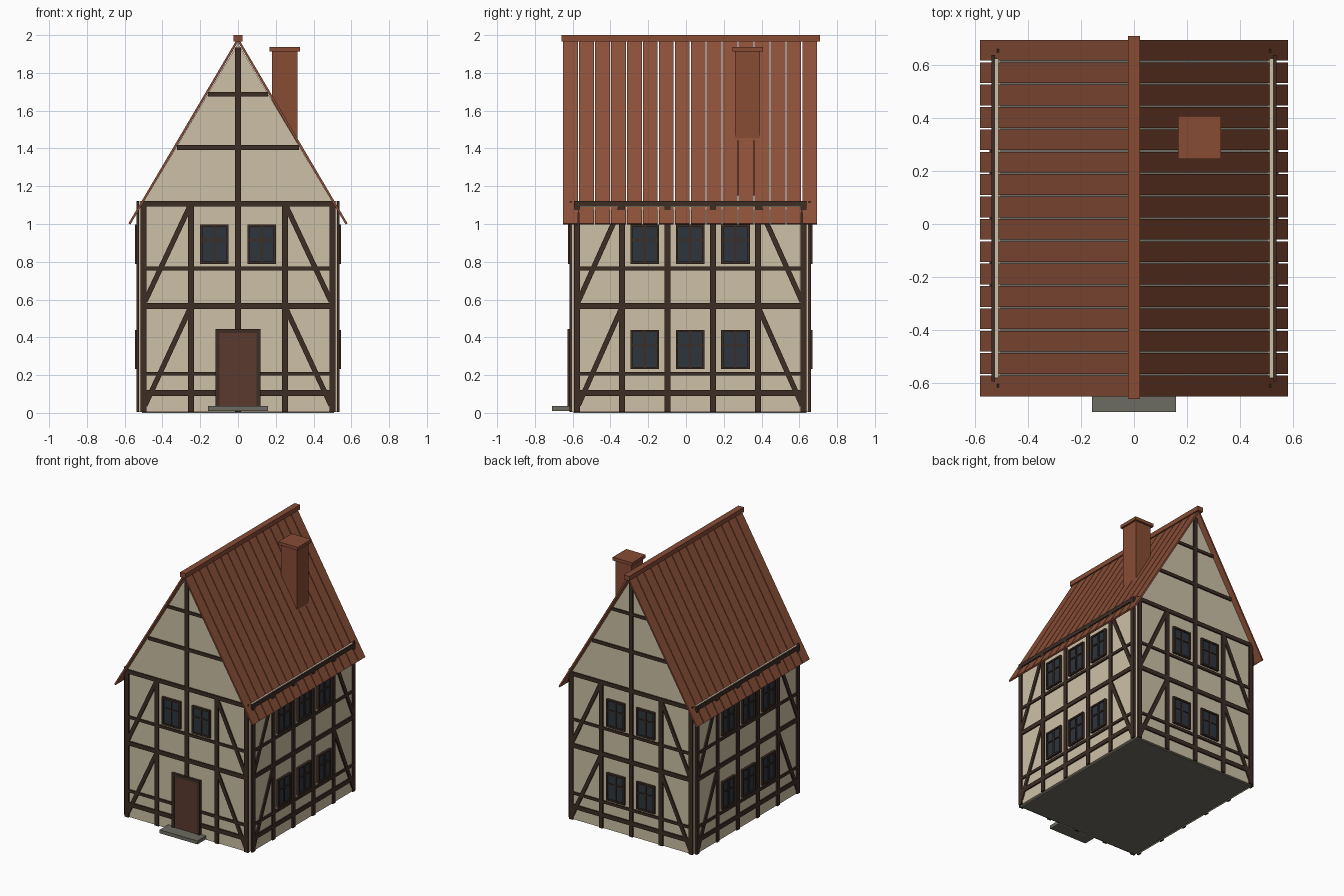
import bpy, bmesh, math
from mathutils import Matrix, Vector

cube = bpy.data.objects.get("Cube")
if cube:
    bpy.data.objects.remove(cube, do_unlink=True)


def material(name, *rgb):
    m = bpy.data.materials.new(name)
    m.use_nodes = True
    m.diffuse_color = (*rgb, 1)
    m.node_tree.nodes["Principled BSDF"].inputs["Base Color"].default_value = (*rgb, 1)
    return m


PLASTER = material("cream plaster", 0.61, 0.53, 0.38)
TIMBER = material("dark timber", 0.045, 0.026, 0.018)
GLASS = material("dark glass", 0.026, 0.035, 0.046)
DOOR = material("door brown", 0.10, 0.042, 0.026)
ROOF = material("roof red", 0.26, 0.079, 0.040)
BRICK = material("brick red", 0.245, 0.072, 0.036)
STONE = material("grey stone", 0.155, 0.150, 0.122)

MID_Y = 0.022          # centre of the house body
HALF_X, HALF_Y = 0.528, 0.629


def finish(name, mat, bm):
    mesh = bpy.data.meshes.new(name)
    bmesh.ops.recalc_face_normals(bm, faces=bm.faces)
    bm.to_mesh(mesh)
    bm.free()
    mesh.materials.append(mat)
    ob = bpy.data.objects.new(name, mesh)
    bpy.context.collection.objects.link(ob)
    return ob


def add_box(bm, lo, hi, frame=Matrix()):
    lo, hi = Vector(lo), Vector(hi)
    size = Matrix.Diagonal((*(hi - lo), 1))
    bmesh.ops.create_cube(bm, size=1, matrix=frame @ Matrix.Translation((lo + hi) / 2) @ size)


def box(name, mat, lo, hi, frame=Matrix()):
    bm = bmesh.new()
    add_box(bm, lo, hi, frame)
    return finish(name, mat, bm)


def wall_frame(angle, distance):
    """Local x runs along the wall, local -y points outward."""
    turn = Matrix.Rotation(math.radians(angle), 4, 'Z')
    return Matrix.Translation((0, MID_Y, 0)) @ turn @ Matrix.Translation((0, -distance, 0))


def beam(bm, frame, a, b, width, proud=0.01):
    """Straight timber between two (along, height) points on a wall."""
    a, b = Vector(a), Vector(b)
    d, c = b - a, (a + b) / 2
    local = Matrix.Translation((c.x, 0, c.y)) @ Matrix.Rotation(-math.atan2(d.y, d.x), 4, 'Y')
    h = d.length / 2
    add_box(bm, (-h, -proud, -width / 2), (h, 0.004, width / 2), frame @ local)


def timbers(name, frame, end, posts, brace_top, gable):
    bm = bmesh.new()
    for z, w in ((0.106, 0.032), (0.207, 0.02), (0.567, 0.032), (0.764, 0.02), (1.107, 0.03)):
        beam(bm, frame, (-end - 0.016, z), (end + 0.016, z), w)
    for u in posts:
        top = 1.935 if gable and u == 0 else 1.12
        beam(bm, frame, (u, 0.005), (u, top), 0.032)
    for s in (-1, 1):
        for low, high in ((0.04, 0.55), (0.59, 1.095)):
            beam(bm, frame, (s * (end - 0.008), low), (s * brace_top, high), 0.027)
    if gable:
        beam(bm, frame, (-0.322, 1.405), (0.322, 1.405), 0.025)
        beam(bm, frame, (-0.16, 1.687), (0.16, 1.687), 0.022)
    return finish(name, TIMBER, bm)


def window(name, frame, u, z):
    w, h, bar = 0.076, 0.104, 0.012
    box(name + "_glass", GLASS, (u - w + 0.004, -0.009, z - h + 0.004),
        (u + w - 0.004, 0.004, z + h - 0.004), frame)
    bm = bmesh.new()
    for s in (-1, 1):
        x, y = s * (w - bar / 2), s * (h - bar / 2)
        beam(bm, frame, (u + x, z - h), (u + x, z + h), bar, 0.018)
        beam(bm, frame, (u - w, z + y), (u + w, z + y), bar, 0.018)
    beam(bm, frame, (u, z - h), (u, z + h), bar, 0.015)
    beam(bm, frame, (u - w, z + 0.022), (u + w, z + 0.022), 0.009, 0.015)
    finish(name + "_frame", TIMBER, bm)


# Four walls with timber framing and windows
LOW_Z, HIGH_Z = 0.336, 0.893
for side, angle in (("front", 0), ("back", 180)):
    frame = wall_frame(angle, HALF_Y)
    bm = bmesh.new()
    outline = [(-0.515, 0.006), (0.515, 0.006), (0.515, 1.09), (0, 1.957), (-0.515, 1.09)]
    face = bm.faces.new([bm.verts.new(frame @ Vector((x, 0, z))) for x, z in outline])
    new = bmesh.ops.extrude_face_region(bm, geom=[face])["geom"]
    inward = frame.to_3x3() @ Vector((0, 0.026, 0))
    bmesh.ops.translate(bm, vec=inward, verts=[v for v in new if isinstance(v, bmesh.types.BMVert)])
    finish(side + "_gable_wall", PLASTER, bm)
    timbers(side + "_timbers", frame, 0.5, (-0.5, -0.25, 0, 0.25, 0.5), 0.255, True)
    for u in (-0.125, 0.125):
        window(side + "_upper_window", frame, u, HIGH_Z)
        if side == "back":
            window(side + "_lower_window", frame, u, LOW_Z)

for side, angle in (("left", 90), ("right", -90)):
    frame = wall_frame(angle, HALF_X)
    box(side + "_wall", PLASTER, (-0.603, 0, 0.006), (0.603, 0.018, 1.12), frame)
    timbers(side + "_timbers", frame, 0.6, (-0.6, -0.36, -0.12, 0.12, 0.36, 0.6), 0.365, False)
    for u in (-0.24, 0, 0.24):
        window(side + "_upper_window", frame, u, HIGH_Z)
        window(side + "_lower_window", frame, u, LOW_Z)

# Floor, doorstep and door
box("floor", STONE, (-0.508, MID_Y - 0.617, 0), (0.508, MID_Y + 0.617, 0.012))
box("doorstep", STONE, (-0.158, -0.71, 0.01), (0.158, -0.6, 0.036))
front = wall_frame(0, HALF_Y)
box("door", DOOR, (-0.1, -0.014, 0.03), (0.1, 0.004, 0.425), front)
bm = bmesh.new()
for s in (-1, 1):
    beam(bm, front, (s * 0.108, 0.03), (s * 0.108, 0.445), 0.02, 0.02)
beam(bm, front, (-0.118, 0.434), (0.118, 0.434), 0.022, 0.02)
finish("door_frame", TIMBER, bm)

# Roof planks: one plank repeated along the ridge and mirrored to both slopes
PLANKS, START, PITCH, GAP = 16, -0.65, 0.0844, 0.006
ridge_top, eave = Vector((0, 0, 1.987)), Vector((0.58, 0, 1.003))
run = eave - ridge_top
slope = Matrix.Translation(ridge_top) @ Matrix.Rotation(math.atan2(-run.z, run.x), 4, 'Y')
roof = box("roof_planks", ROOF, (0, START, -0.012), (run.length, START + PITCH - GAP, 0), slope)
arr = roof.modifiers.new("planks", 'ARRAY')
arr.count = PLANKS
arr.use_relative_offset = False
arr.use_constant_offset = True
arr.constant_offset_displace = (0, PITCH, 0)
roof.modifiers.new("both_slopes", 'MIRROR').use_mirror_merge = False

box("ridge_cap", BRICK, (-0.023, -0.66, 1.965), (0.023, 0.71, 2.0))

# Chimney
cx, cy = 0.247, 0.326
for name, r, low, high in (("chimney", 0.067, 1.15, 1.915), ("chimney_cap", 0.081, 1.912, 1.936)):
    box(name, BRICK, (cx - r, cy - r, low), (cx + r, cy + r, high))
